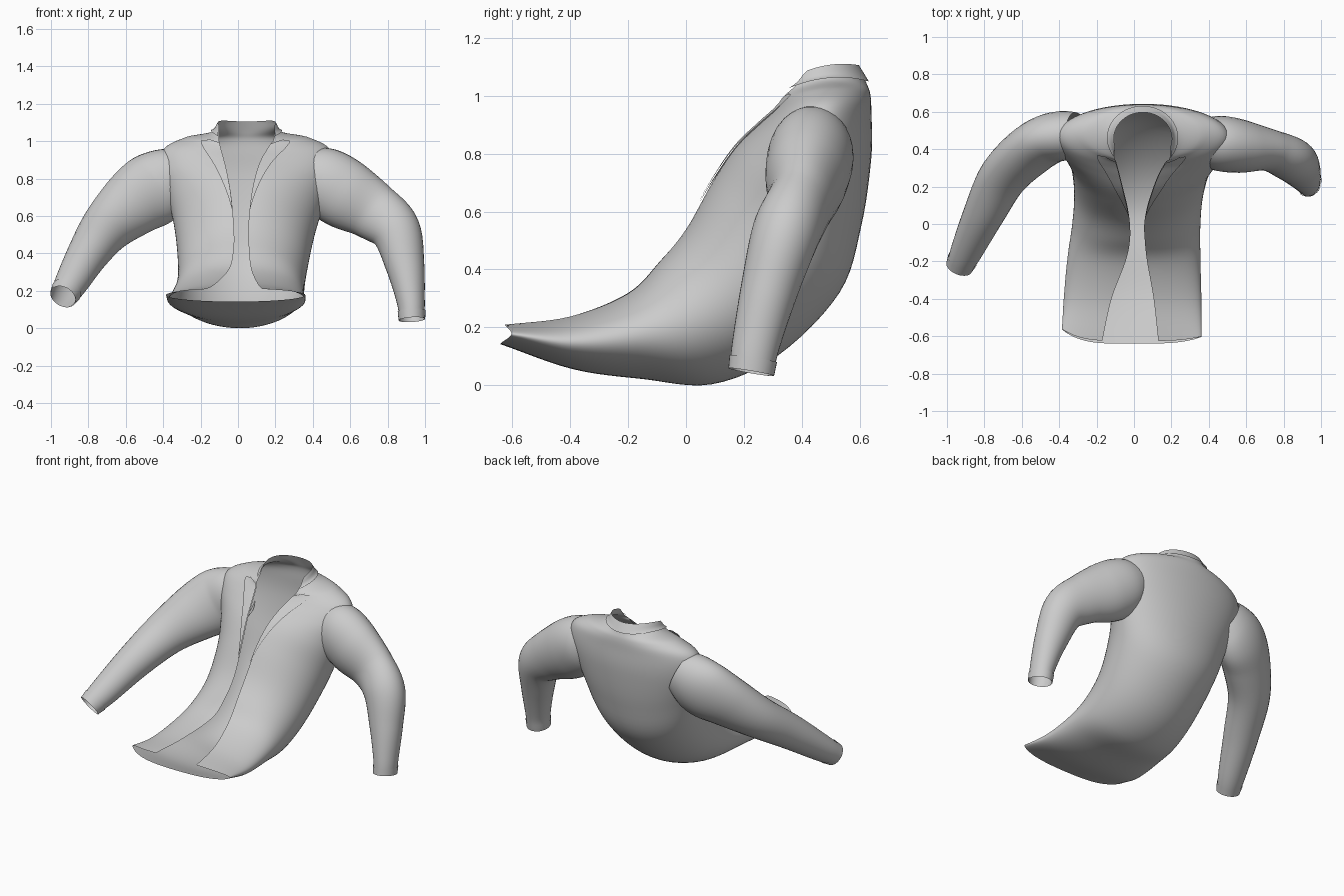
import bpy, math
from mathutils import Vector

if "Cube" in bpy.data.objects:
    bpy.data.objects.remove(bpy.data.objects["Cube"])

# Torso sections, hem to collar: front y,z | back y,z | side x min,max | opening x left,right
TORSO = [
    (-.625, .212, -.640, .142, -.385, .360, -.170, .130),
    (-.400, .242, -.390, .056, -.375, .360, -.120, .105),
    (-.200, .320, -.150, .022, -.355, .355, -.045, .070),
    (-.090, .430, .090, .004, -.330, .355, -.022, .058),
    (.000, .540, .320, .105, -.320, .370, -.022, .055),
    (.090, .700, .530, .320, -.335, .410, -.035, .070),
    (.170, .820, .605, .550, -.370, .465, -.055, .095),
    (.250, .900, .640, .790, -.415, .515, -.075, .125),
    (.305, .950, .640, .940, -.395, .490, -.090, .155),
    (.325, .980, .636, 1.005, -.275, .370, -.098, .175),
    (.300, .990, .622, 1.045, -.140, .232, -.102, .192),
    (.315, 1.032, .597, 1.105, -.108, .202, -.102, .196),
]
# Sleeve paths: x, y, z, tall radius, thick radius
LEFT = [(-.25, .485, .85, .11, .10), (-.36, .475, .80, .172, .13), (-.46, .452, .738, .198, .132),
        (-.57, .38, .66, .178, .13), (-.70, .25, .54, .14, .122), (-.80, .06, .40, .112, .108),
        (-.893, -.14, .24, .088, .082), (-.935, -.23, .17, .070, .066)]
RIGHT = [(.32, .46, .86, .11, .10), (.44, .435, .80, .176, .145), (.57, .415, .718, .187, .142),
         (.72, .395, .628, .157, .112), (.84, .345, .525, .135, .117), (.892, .29, .34, .105, .100),
         (.923, .243, .15, .076, .083), (.930, .225, .046, .067, .076)]


def spline(rows, t):
    """Catmull-Rom through rows, t in 0..len-1"""
    n = len(rows)
    i = min(max(int(t), 0), n - 2)
    u = t - i
    b, c = rows[i], rows[i + 1]
    a = rows[i - 1] if i > 0 else [2 * p - q for p, q in zip(b, c)]
    d = rows[i + 2] if i + 2 < n else [2 * q - p for p, q in zip(b, c)]
    return [.5 * (2 * q + (r - p) * u + (2 * p - 5 * q + 4 * r - s) * u * u + (3 * q - p - 3 * r + s) * u ** 3)
            for p, q, r, s in zip(a, b, c, d)]


def torso_angles(t):
    *_, x0, x1, ol, orr = spline(TORSO, t)
    c, h = (x0 + x1) / 2, (x1 - x0) / 2
    clamp = lambda v: max(-.99, min(.99, v))
    return math.asin(clamp((orr - c) / h)), 2 * math.pi + math.asin(clamp((ol - c) / h))


def torso_at(t, a):
    fy, fz, by, bz, x0, x1, _, _ = spline(TORSO, t)
    s, k = math.sin(a), math.cos(a)
    # hem is cut back at the sides; shoulders and collar arch up at the sides
    hem = max(0, 1 - t) * s ** 4 * (.07 if s < 0 else .03)
    arch = .03 * s * s * min(1, max(0, (t - 7) / 2))
    return Vector(((x0 + x1) / 2 + (x1 - x0) / 2 * s,
                   (fy + by) / 2 + (fy - by) / 2 * k + hem, (fz + bz) / 2 + (fz - bz) / 2 * k + arch))


def torso_off(t, a, off):
    """Point raised off the torso surface"""
    e, m = .02, len(TORSO) - 1
    du = torso_at(min(t + e, m), a) - torso_at(max(t - e, 0), a)
    dv = torso_at(t, a + e) - torso_at(t, a - e)
    return torso_at(t, a) + dv.cross(du).normalized() * off


def grid(name, rows, closed=False):
    nr, nc = len(rows), len(rows[0])
    faces = [(i * nc + j, i * nc + (j + 1) % nc, (i + 1) * nc + (j + 1) % nc, (i + 1) * nc + j)
             for i in range(nr - 1) for j in range(nc if closed else nc - 1)]
    me = bpy.data.meshes.new(name)
    me.from_pydata([p for r in rows for p in r], [], faces)
    ob = bpy.data.objects.new(name, me)
    bpy.context.collection.objects.link(ob)
    bpy.ops.object.select_all(action='DESELECT')
    ob.select_set(True)
    bpy.context.view_layer.objects.active = ob
    bpy.ops.object.shade_smooth_by_angle(angle=math.radians(40))
    return ob


# Jacket body, open down the front
rows = []
for i in range(67):
    t = i / 6
    a0, a1 = torso_angles(t)
    rows.append([torso_at(t, a0 + (a1 - a0) * j / 72) for j in range(73)])
grid("jacket_body", rows)

# Folded collar band
rows = []
for i in range(6):
    t = 10 + i / 5
    a0, a1 = torso_angles(t)
    rows.append([torso_off(t, a0 + (a1 - a0) * j / 48, .010 * (1 - i / 5)) for j in range(49)])
grid("collar", rows)

# Lapels: width grows upward, then steps in at the notch
for side in ("left", "right"):
    rows = []
    for i in range(31):
        t = 4.5 + 4.8 * i / 30
        a0, a1 = torso_angles(t)
        w = .12 * min(1, (t - 4.5) / 4.2) * (.65 if t > 9.1 else 1)
        x0, x1 = spline(TORSO, t)[4:6]
        da = w / ((x1 - x0) / 2)
        rows.append([torso_off(t, a0 + da * j / 6 if side == "right" else a1 - da * (1 - j / 6), .009)
                     for j in range(7)])
    grid("lapel_" + side, rows)


def tube(name, path, t0, steps, grow=0):
    rows, m = [], len(path) - 1
    for i in range(steps + 1):
        t = t0 + (m - t0) * i / steps
        x, y, z, tall, wide = spline(path, t)
        T = (Vector(spline(path, min(t + .05, m))[:3]) - Vector(spline(path, max(t - .05, 0))[:3])).normalized()
        n2 = (Vector((0, 1, 0)) - T * T.y).normalized()
        n1 = n2.cross(T)
        rows.append([Vector((x, y, z)) + n1 * (tall + grow) * math.cos(a) + n2 * (wide + grow) * math.sin(a)
                     for a in (2 * math.pi * j / 32 for j in range(32))])
    grid(name, rows, closed=True)


# Sleeves and their cuffs
for side, path in (("left", LEFT), ("right", RIGHT)):
    tube("sleeve_" + side, path, .5, 42)
    tube("cuff_" + side, path, 6.5, 4, .004)
